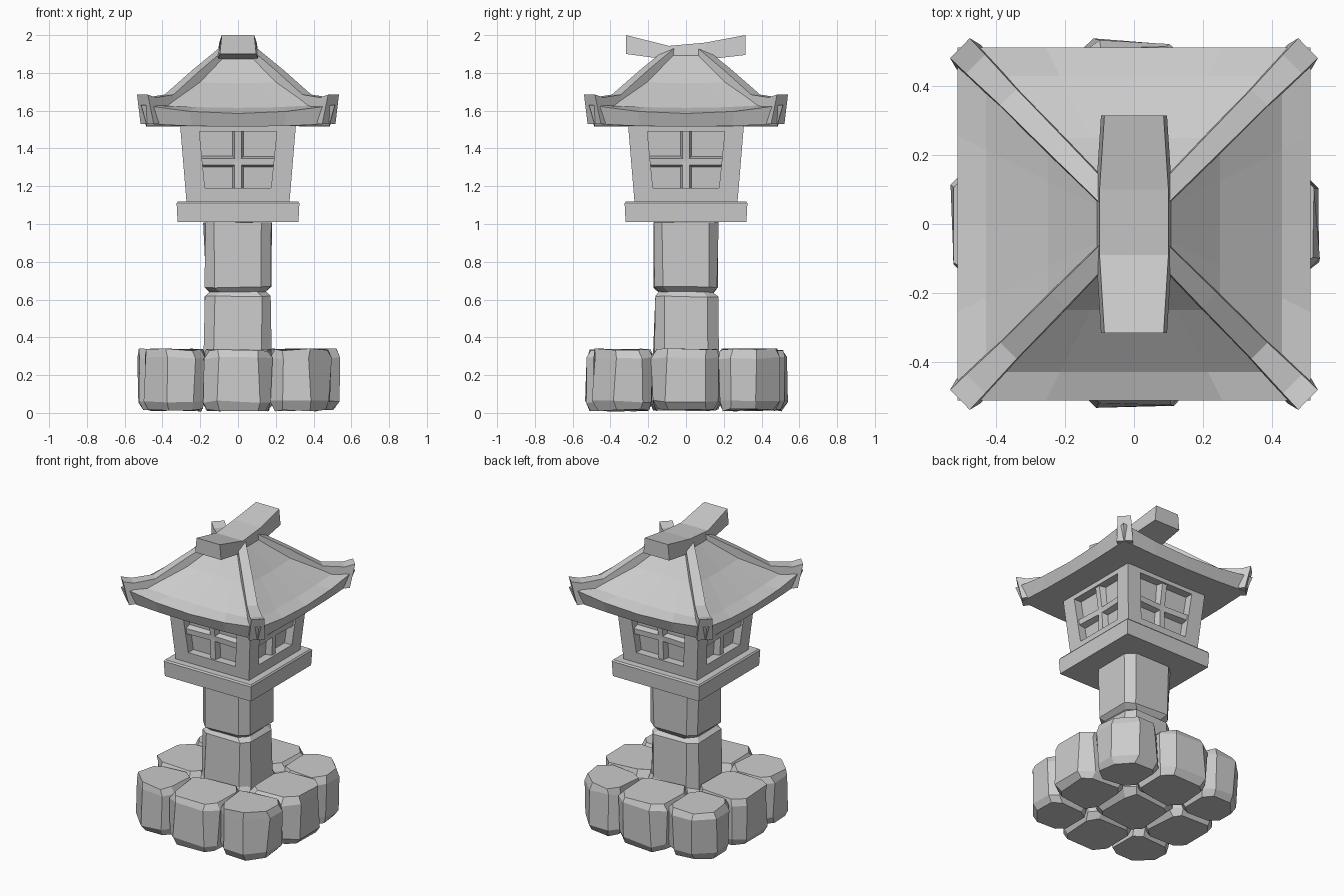
import bpy, bmesh, random
from math import pi, sqrt
from mathutils import Vector, Matrix

if "Cube" in bpy.data.objects:
    bpy.data.objects.remove(bpy.data.objects["Cube"])

random.seed(4)


def make(name, verts, faces):
    me = bpy.data.meshes.new(name)
    me.from_pydata([tuple(v) for v in verts], [], faces)
    bm = bmesh.new()
    bm.from_mesh(me)
    bmesh.ops.remove_doubles(bm, verts=bm.verts, dist=0.0005)
    bmesh.ops.recalc_face_normals(bm, faces=bm.faces)
    bm.to_mesh(me)
    bm.free()
    ob = bpy.data.objects.new(name, me)
    bpy.context.collection.objects.link(ob)
    return ob


def loft(name, rings, jitter=0.0):
    """Skin equal-length rings of 3D points and cap both ends."""
    n = len(rings[0])
    j = lambda: random.uniform(-jitter, jitter)
    verts = [Vector(p) + Vector((j(), j(), j() * 0.6)) for r in rings for p in r]
    faces = [tuple(range(n)), tuple(range(len(verts) - n, len(verts)))]
    for a in range(len(rings) - 1):
        for i in range(n):
            k = (i + 1) % n
            faces.append((a * n + i, a * n + k, a * n + n + k, a * n + n + i))
    return make(name, verts, faces)


def chamfered(x0, x1, y0, y1, c):
    """Rectangle outline with chamfers c: (x0y0, x1y0, x1y1, x0y1)."""
    a, b, d, e = c
    return [(x0, y0 + a), (x0 + a, y0), (x1 - b, y0), (x1, y0 + b),
            (x1, y1 - d), (x1 - d, y1), (x0 + e, y1), (x0, y1 - e)]


def turn(p, k):
    return Matrix.Rotation(k * pi / 2, 3, 'Z') @ Vector(p)


# Base: three by three cluster of rough stones
def stone(name, outline, k=0):
    cx = sum(p[0] for p in outline) / 8
    cy = sum(p[1] for p in outline) / 8
    rings = []
    for z, s in ((0.015, 0.86), (0.06, 0.99), (0.29, 1.0), (0.335, 0.91)):
        rings.append([turn((cx + (x - cx) * s, cy + (y - cy) * s, z), k) for x, y in outline])
    loft(name, rings, 0.012)


stone("base_stone_centre", chamfered(-0.19, 0.19, -0.19, 0.19, (0.06,) * 4))
for k in range(4):
    stone(f"base_stone_side_{k}",
          chamfered(-0.18, 0.18, -0.53, -0.18, (0.07, 0.07, 0.06, 0.06)), k)
    stone(f"base_stone_corner_{k}",
          chamfered(0.175, 0.49, -0.49, -0.175, (0.06, 0.11, 0.06, 0.06)), k)

# Post: two chipped, chamfered blocks
for name, levels in (
        ("post_lower", ((0.28, 0.176), (0.615, 0.174), (0.64, 0.145))),
        ("post_upper", ((0.63, 0.14), (0.665, 0.174), (1.01, 0.178)))):
    loft(name, [[(x, y * 0.96, z) for x, y in chamfered(-h, h, -h, h, (0.05,) * 4)]
                for z, h in levels], 0.007)

# Platform slab
loft("platform", [[(-h, -h, z), (h, -h, z), (h, h, z), (-h, h, z)]
                  for z, h in ((1.01, 0.32), (1.11, 0.325), (1.12, 0.318))])


# Light chamber: tapered walls with recessed windows
def wall(u, z, depth):
    return (u, -(0.272 + 0.035 * (z - 1.11) / 0.42) + depth, z)


outer = [(-0.272, 1.11), (0.272, 1.11), (0.307, 1.53), (-0.307, 1.53)]
window = [(-0.175, 1.19), (0.175, 1.19), (0.205, 1.49), (-0.205, 1.49)]
verts, faces = [], []
for k in range(4):
    o = len(verts)
    for loop, d in ((outer, 0), (window, 0), (window, 0.055)):
        verts += [turn(wall(u, z, d), k) for u, z in loop]
    for r in (0, 4):
        for i in range(4):
            j = (i + 1) % 4
            faces.append((o + r + i, o + r + j, o + r + 4 + j, o + r + 4 + i))
    faces.append((o + 8, o + 9, o + 10, o + 11))
make("light_chamber", verts, faces)

# Window bars: tapered cross in each window
for k in range(4):
    for name, a, b, h in (("upright", (0, 1.18), (0, 1.5), (1, 0)),
                          ("crossbar", (-0.2, 1.33), (0.2, 1.33), (0, 1))):
        rings = []
        mid = ((a[0] + b[0]) / 2, (a[1] + b[1]) / 2)
        for (u, z), d in ((a, 0.012), (mid, 0.022), (b, 0.012)):
            rings.append([turn(wall(u + h[0] * w, z + h[1] * w, dd), k)
                          for w, dd in ((-0.03, 0.06), (-0.018, d), (0.018, d), (0.03, 0.06))])
        loft(f"window_{name}_{k}", rings)

# Roof: four curved slopes, (distance, height at middle, height at corner)
rows = [(0.485, 1.515, 1.53), (0.513, 1.585, 1.63), (0.43, 1.615, 1.63),
        (0.25, 1.745, 1.755), (0.09, 1.91, 1.91)]
cols = (-1, -0.5, 0, 0.5)
rings = []
for d, zm, zc in rows:
    rings.append([turn((u * d, -d, zm + (zc - zm) * u * u), k) for k in range(4) for u in cols])
loft("roof", rings)

# Hip ridges: raised strips turning up at the corners
for k in range(4):
    rings = []
    for s, w, top, bot in ((0.07, 0.03, 1.94, 1.85), (0.22, 0.034, 1.815, 1.69),
                           (0.365, 0.037, 1.685, 1.57), (0.46, 0.043, 1.67, 1.53),
                           (0.506, 0.045, 1.685, 1.53)):
        ring = []
        for side, z, f in ((-1, bot, 1.1), (-1, top, 0.9), (1, top, 0.9), (1, bot, 1.1)):
            o = side * w * f / sqrt(2)
            t = s - (0.025 if z == 1.53 and s > 0.5 else 0)
            p = turn((t + o, -t + o, z), k)
            ring.append((p.x, p.y * 1.01, p.z))
        rings.append(ring)
    loft(f"hip_ridge_{k}", rings)

# Ridge beam: sagging cap along y
rings = []
for y, w, top, bot in ((-0.317, 0.086, 2.0, 1.9), (-0.09, 0.1, 1.943, 1.87),
                       (0.1, 0.1, 1.96, 1.87), (0.315, 0.086, 2.0, 1.895)):
    rings.append([(-w - 0.01, y, bot), (w + 0.01, y, bot), (w, y, top), (-w, y, top)])
loft("ridge_beam", rings)
